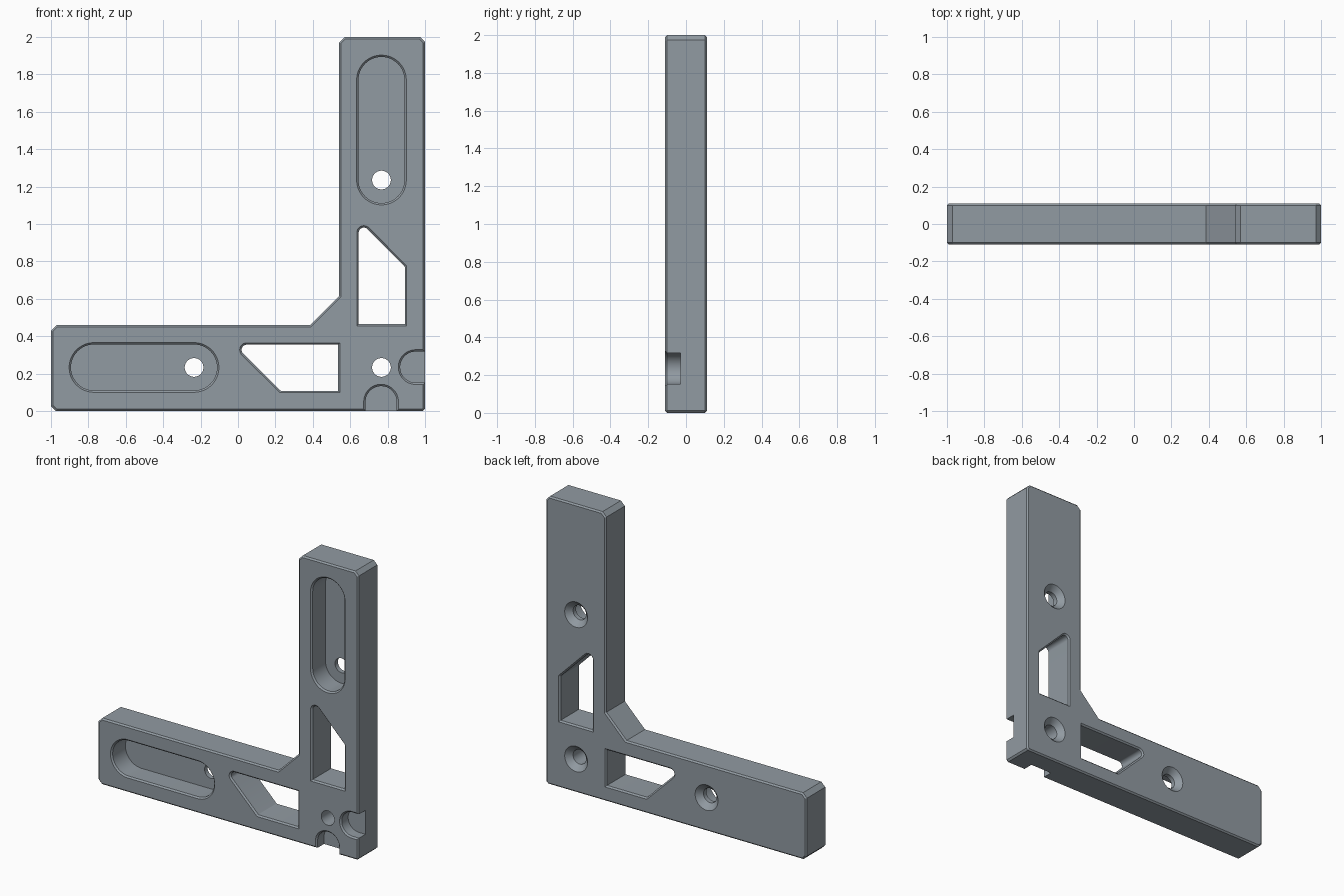
import bpy, bmesh, math
from mathutils import Vector

if "Cube" in bpy.data.objects:
    bpy.data.objects.remove(bpy.data.objects["Cube"])

HALF = 0.11      # half of the plate thickness
C = 0.01         # small edge chamfer


def mirror(pts):
    """Reflect a profile across the diagonal of the L."""
    return [(1 - z, 1 - x) for x, z in reversed(pts)]


def arc(cx, cz, r, a0, a1, n):
    return [(cx + r * math.cos(math.radians(a0 + (a1 - a0) * i / n)),
             cz + r * math.sin(math.radians(a0 + (a1 - a0) * i / n)))
            for i in range(n + 1)]


def offset(pts, d):
    """Move a counter-clockwise profile outward by d with mitred corners."""
    out = []
    for i, p in enumerate(pts):
        a, b, c = Vector(pts[i - 1]), Vector(p), Vector(pts[(i + 1) % len(pts)])
        e, f = (b - a).normalized(), (c - b).normalized()
        n, m = Vector((e.y, -e.x)), Vector((f.y, -f.x))
        out.append(b + (n + m) * d / (1 + n.dot(m)))
    return out


def loft(name, pts, rings):
    """Solid through (y, outward offset) copies of one profile."""
    bm = bmesh.new()
    loops = [[bm.verts.new((p[0], y, p[1])) for p in offset(pts, d)]
             for y, d in rings]
    bm.faces.new(loops[0])
    bm.faces.new(loops[-1][::-1])
    n = len(pts)
    for lo, hi in zip(loops, loops[1:]):
        for i in range(n):
            j = (i + 1) % n
            bm.faces.new((lo[i], lo[j], hi[j], hi[i]))
    bmesh.ops.recalc_face_normals(bm, faces=bm.faces)
    mesh = bpy.data.meshes.new(name)
    bm.to_mesh(mesh)
    bm.free()
    ob = bpy.data.objects.new(name, mesh)
    bpy.context.collection.objects.link(ob)
    return ob


# L-shaped body with chamfered corners and edges
half_outline = [(1, 0.012), (1, 1.973), (0.973, 2), (0.57, 2),
                (0.54, 1.97), (0.54, 0.615)]
outline = half_outline + mirror(half_outline)
body = loft("corner_bracket", outline,
            [(-HALF, -C), (-HALF + C, 0), (HALF - C, 0), (HALF, -C)])

steel = bpy.data.materials.new("blue grey")
steel.diffuse_color = (0.285, 0.325, 0.36, 1)
steel.use_nodes = True
steel.node_tree.nodes["Principled BSDF"].inputs["Base Color"].default_value = steel.diffuse_color
body.data.materials.append(steel)

# Profiles on the upright arm, repeated on the other arm by mirroring
slot = arc(0.767, 1.77, 0.123, 0, 180, 24) + arc(0.767, 1.235, 0.123, 180, 360, 24)
window = ([(0.645, 0.465), (0.892, 0.465)] + arc(0.882, 0.768, 0.01, 0, 45, 3)
          + arc(0.673, 0.953, 0.028, 45, 180, 10))
notch = arc(0.95, 0.235, 0.083, 90, 270, 24) + [(1.1, 0.152), (1.1, 0.318)]
hole = arc(0.767, 1.235, 0.05, 0, 352.5, 47)
corner_hole = arc(0.767, 0.233, 0.05, 0, 352.5, 47)


def pocket(floor):
    return [(-HALF - C, 2 * C), (-HALF + C, 0), (floor, 0)]


through = [(-HALF - C, 2 * C), (-HALF + C, 0), (HALF - C, 0), (HALF + C, 2 * C)]
countersink = [(-0.2, 0), (HALF - 0.038, 0), (HALF + 0.01, 0.048)]

cuts = [(corner_hole, countersink)]
for profile, rings in ((slot, pocket(0.04)), (window, through),
                       (notch, pocket(-0.03)), (hole, countersink)):
    cuts += [(profile, rings), (mirror(profile), rings)]

# Cut slots, windows, notches and countersunk holes
bpy.context.view_layer.objects.active = body
body.select_set(True)
for profile, rings in cuts:
    cutter = loft("cutter", profile, rings)
    cutter.hide_render = True
    mod = body.modifiers.new("cut", "BOOLEAN")
    mod.operation, mod.solver, mod.object = "DIFFERENCE", "EXACT", cutter
    bpy.ops.object.modifier_apply(modifier=mod.name)
    bpy.data.objects.remove(cutter, do_unlink=True)

bpy.ops.object.shade_smooth_by_angle(angle=math.radians(30))
